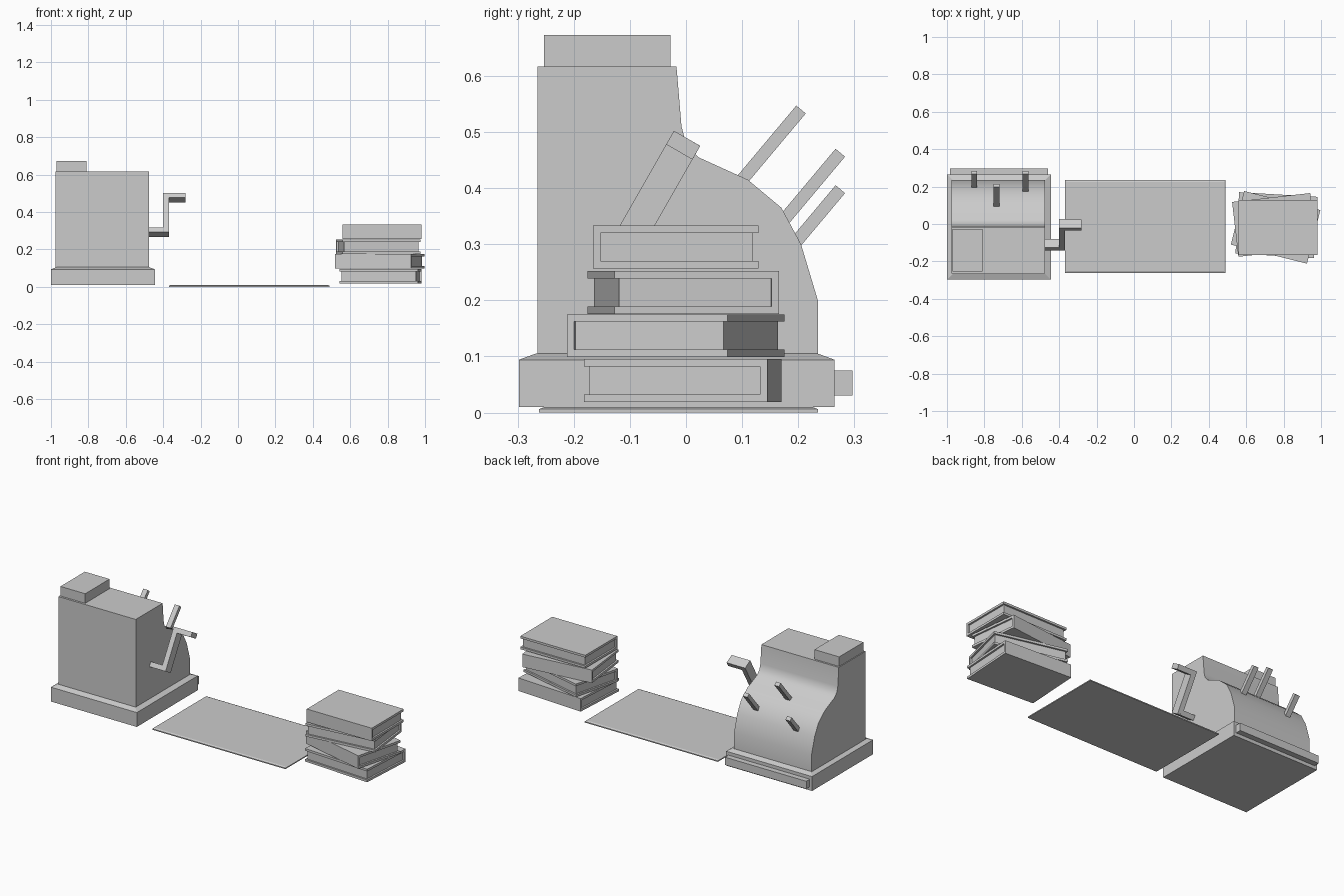
import bpy, bmesh, math
from mathutils import Vector, Matrix

if "Cube" in bpy.data.objects:
    bpy.data.objects.remove(bpy.data.objects["Cube"])


def finish(name, bm, smooth=None):
    bmesh.ops.recalc_face_normals(bm, faces=bm.faces)
    mesh = bpy.data.meshes.new(name)
    bm.to_mesh(mesh)
    bm.free()
    obj = bpy.data.objects.new(name, mesh)
    bpy.context.collection.objects.link(obj)
    if smooth:
        bpy.ops.object.select_all(action='DESELECT')
        obj.select_set(True)
        bpy.context.view_layer.objects.active = obj
        bpy.ops.object.shade_smooth_by_angle(angle=math.radians(smooth))
    return obj


def box(name, x, y, z):
    """Box given by its (min, max) on each axis."""
    bm = bmesh.new()
    size = [b - a for a, b in (x, y, z)]
    mid = [(a + b) / 2 for a, b in (x, y, z)]
    bmesh.ops.create_cube(bm, size=1, matrix=Matrix.Translation(mid) @ Matrix.Diagonal((*size, 1)))
    return finish(name, bm)


def prism(name, profile, x0, x1, smooth=None):
    """Extrude a (y, z) profile along x."""
    bm = bmesh.new()
    face = bm.faces.new([bm.verts.new((x0, y, z)) for y, z in profile])
    new = bmesh.ops.extrude_face_region(bm, geom=[face])['geom']
    bmesh.ops.translate(bm, vec=(x1 - x0, 0, 0), verts=[v for v in new if isinstance(v, bmesh.types.BMVert)])
    return finish(name, bm, smooth)


def slab(name, x, y, z, slope, inset):
    """Box whose upper rim slopes inward by inset over the height slope."""
    bm = bmesh.new()
    rings = []
    for d, h in ((0, z[0]), (0, z[1] - slope), (inset, z[1])):
        rings.append([bm.verts.new(p) for p in (
            (x[0] + d, y[0] + d, h), (x[1] - d, y[0] + d, h),
            (x[1] - d, y[1] - d, h), (x[0] + d, y[1] - d, h))])
    for lo, hi in zip(rings, rings[1:]):
        for i in range(4):
            j = (i + 1) % 4
            bm.faces.new((lo[i], lo[j], hi[j], hi[i]))
    bm.faces.new(rings[0][::-1])
    bm.faces.new(rings[-1])
    return finish(name, bm)


def bar(name, x, start, end, width):
    """Square-ended bar in a yz plane; x is its (min, max), width is across the bar."""
    a, b = Vector(start), Vector(end)
    side = (b - a).orthogonal().normalized() * width / 2
    return prism(name, [tuple(p) for p in (a - side, b - side, b + side, a + side)], *x)


# Register body: tall at the rear, curved key panel facing +y
body = [(-0.265, 0.09), (-0.265, 0.617), (-0.017, 0.617), (-0.008, 0.51),
        (0.0, 0.48), (0.022, 0.455), (0.11, 0.415), (0.17, 0.365),
        (0.205, 0.30), (0.235, 0.20), (0.235, 0.09)]
prism("register_body", body, -0.975, -0.475, smooth=40)
slab("register_base", (-1.0, -0.445), (-0.298, 0.265), (0.01, 0.105), 0.011, 0.03)
box("register_drawer", (-0.985, -0.46), (0.25, 0.297), (0.03, 0.075))
box("price_display", (-0.97, -0.81), (-0.253, -0.028), (0.60, 0.673))

# Keys standing out of the curved panel
for i, (x, y, z) in enumerate([(-0.735, 0.205, 0.54), (-0.58, 0.275, 0.463), (-0.855, 0.275, 0.398)]):
    bar(f"key_{i + 1}", (x - 0.015, x + 0.015), (y - 0.12, z - 0.143), (y, z), 0.022)

# Crank: hub, tilted arm and grip share one tilt
tilt = Vector((0.5, 0.866))
hub, grip = Vector((-0.110, 0.2925)), Vector((-0.005, 0.4765))
half = tilt * 0.014
bar("crank_hub", (-0.49, -0.385), hub - half, hub + half, 0.054)
bar("crank_arm", (-0.40, -0.37), hub - half, grip + half, 0.054)
bar("crank_grip", (-0.385, -0.28), grip - half, grip + half, 0.054)

# Counter mat
slab("counter_mat", (-0.37, 0.49), (-0.262, 0.235), (0, 0.01), 0.004, 0.01)


def book(name, centre, angle, z, depth, spine_front=True):
    """Cover is a C-shaped profile, with an inset page block."""
    w, d, h, t = 0.21, depth / 2, 0.076, 0.013
    c = [(d, 0), (-d, 0), (-d, h), (d, h), (d, h - t), (-d + t, h - t), (-d + t, t), (d, t)]
    cover = prism(name + "_cover", c, -w, w)
    pages = box(name + "_pages", (-w + 0.01, w - 0.01), (-d + t / 2, d - 0.01), (t / 2, h - t / 2))
    for part in (cover, pages):
        part.location = (*centre, z)
        part.rotation_euler.z = math.radians(angle + (0 if spine_front else 180))


# Stack of books, bottom to top
book("book_1", (0.762, -0.006), -3.4, 0.019, 0.328, spine_front=False)
book("book_2", (0.757, -0.018), -14, 0.099, 0.295)
book("book_3", (0.75, -0.005), 6.5, 0.176, 0.295, spine_front=False)
book("book_4", (0.77, -0.018), 0, 0.257, 0.295)
